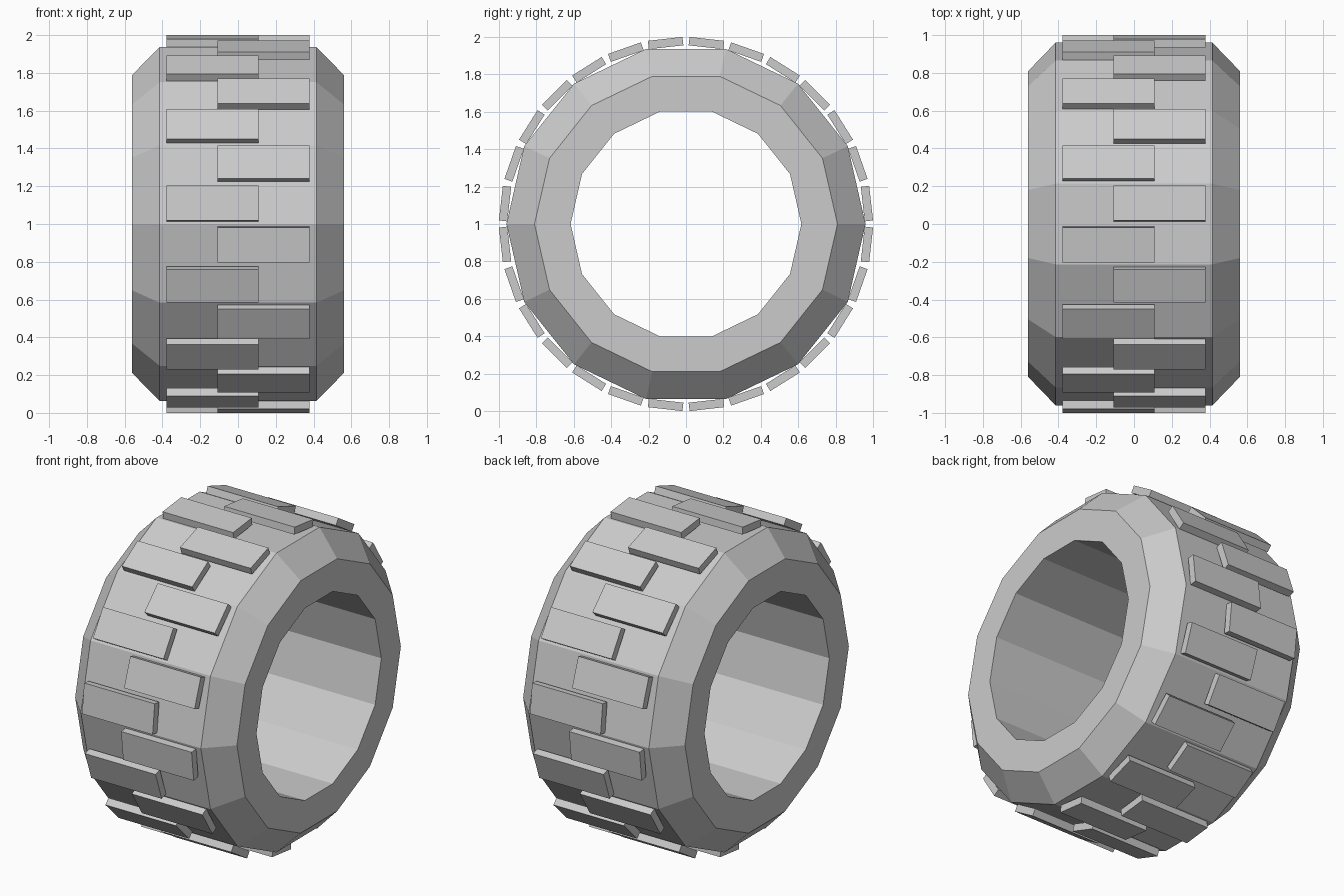
import bpy, bmesh
from math import pi, cos, sin
from mathutils import Matrix

if "Cube" in bpy.data.objects:
    bpy.data.objects.remove(bpy.data.objects["Cube"])

SIDES = 14
BLOCKS = 28
CENTRE = Matrix.Translation((0, 0, 1))


def finish(bm, name):
    bmesh.ops.recalc_face_normals(bm, faces=bm.faces)
    mesh = bpy.data.meshes.new(name)
    bm.to_mesh(mesh)
    bm.free()
    obj = bpy.data.objects.new(name, mesh)
    obj.matrix_world = CENTRE
    bpy.context.collection.objects.link(obj)
    return obj


# Tyre body: bevelled cross-section (x, radius) swept round the x axis
profile = [(-0.56, 0.617), (-0.56, 0.81), (-0.415, 0.96),
           (0.415, 0.96), (0.56, 0.81), (0.56, 0.617)]
bm = bmesh.new()
rings = []
for i in range(SIDES):
    a = 2 * pi * i / SIDES
    rings.append([bm.verts.new((x, r * cos(a), r * sin(a))) for x, r in profile])
for i in range(SIDES):
    this, other = rings[i], rings[(i + 1) % SIDES]
    for j in range(len(profile)):
        k = (j + 1) % len(profile)
        bm.faces.new((this[j], this[k], other[k], other[j]))
finish(bm, "tyre_body")

# Tread blocks: staggered left and right alternately round the tyre
bm = bmesh.new()
for k in range(BLOCKS):
    side = 1 if k % 2 == 0 else -1
    a = (k + 0.5) * 2 * pi / BLOCKS
    place = (Matrix.Rotation(a, 4, 'X')
             @ Matrix.Translation((side * 0.135, 0.9735, 0))
             @ Matrix.Diagonal((0.488, 0.045, 0.186, 1)))
    bmesh.ops.create_cube(bm, size=1, matrix=place)
finish(bm, "tread_blocks")
